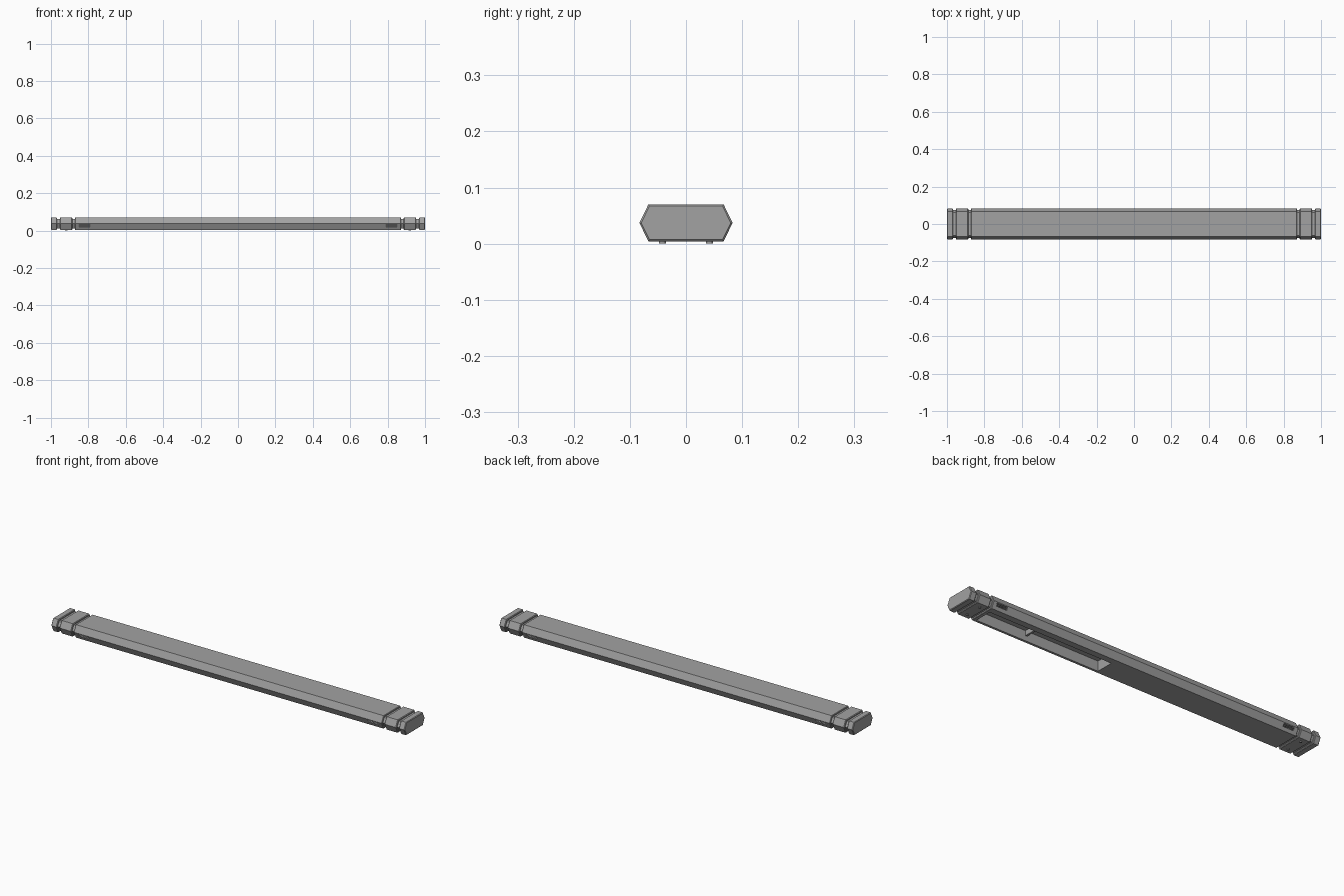
import bpy, bmesh, math
from mathutils import Matrix, Vector

if "Cube" in bpy.data.objects:
    bpy.data.objects.remove(bpy.data.objects["Cube"])

grey = bpy.data.materials.new("mid_grey")
grey.diffuse_color = (0.36, 0.36, 0.36, 1)
grey.use_nodes = True
grey.node_tree.nodes["Principled BSDF"].inputs["Base Color"].default_value = grey.diffuse_color

# Hexagonal cross-section (y, z)
HEX = [(-0.083, 0.037), (-0.067, 0.004), (0.067, 0.004),
       (0.083, 0.037), (0.067, 0.07), (-0.067, 0.07)]


def add_object(name, bm):
    bmesh.ops.recalc_face_normals(bm, faces=bm.faces)
    me = bpy.data.meshes.new(name)
    bm.to_mesh(me)
    bm.free()
    me.materials.append(grey)
    ob = bpy.data.objects.new(name, me)
    bpy.context.collection.objects.link(ob)
    return ob


def hex_bar(name, x0, x1, inset=0.0, bevel=0.0):
    """Extrude the hexagon along x, optionally shrunk and bevelled."""
    bm = bmesh.new()
    sy, sz = 1 - inset / 0.083, 1 - inset / 0.033
    vs = [bm.verts.new((x0, y * sy, 0.037 + (z - 0.037) * sz)) for y, z in HEX]
    f = bm.faces.new(vs)
    ext = bmesh.ops.extrude_face_region(bm, geom=[f])["geom"]
    bmesh.ops.translate(bm, vec=(x1 - x0, 0, 0),
                        verts=[v for v in ext if isinstance(v, bmesh.types.BMVert)])
    if bevel:
        rims = [e for e in bm.edges if abs(e.verts[0].co.x - e.verts[1].co.x) < 1e-6]
        bmesh.ops.bevel(bm, geom=rims, offset=bevel, segments=1, affect='EDGES')
    return add_object(name, bm)


def box(name, lo, hi, rot=0.0):
    """Box between two corners, turned about its own x axis."""
    lo, hi = Vector(lo), Vector(hi)
    bm = bmesh.new()
    bmesh.ops.create_cube(bm, size=1, matrix=Matrix.Translation((lo + hi) / 2)
                          @ Matrix.Rotation(rot, 4, 'X')
                          @ Matrix.Diagonal((*(hi - lo), 1)))
    return add_object(name, bm)


def cut(target, cutter):
    cutter.hide_render = True
    cutter.hide_viewport = True
    m = target.modifiers.new(cutter.name, 'BOOLEAN')
    m.operation, m.solver, m.object = 'DIFFERENCE', 'EXACT', cutter


# Long main body
body = hex_bar("main_body", -0.872, 0.872, bevel=0.002)

# Open compartment on the underside, with a cross rib
cut(body, box("compartment_cutter", (0.16, -0.055, -0.02), (0.855, 0.035, 0.055)))
box("compartment_rib", (0.565, -0.056, 0.03), (0.575, 0.036, 0.056))

# Vent slits in the lower slopes near both ends
tilt = math.atan2(0.016, 0.033)
for sx in (-1, 1):
    for sy in (-1, 1):
        for i in range(3):
            z = 0.0215 + i * 0.005
            y = sy * (0.083 - (0.037 - z) * 0.016 / 0.033)
            x = sx * 0.82
            cut(body, box("vent_cutter", (x - 0.03, y - 0.007, z - 0.0018),
                          (x + 0.03, y + 0.007, z + 0.0018), -sy * tilt))

# End bands, caps, recessed necks and feet
for sx, side in ((-1, "left"), (1, "right")):
    hex_bar(side + "_band", sx * 0.886, sx * 0.953, bevel=0.003)
    hex_bar(side + "_cap", sx * 0.968, sx * 1.0, bevel=0.003)
    hex_bar(side + "_inner_neck", sx * 0.871, sx * 0.887, inset=0.008)
    hex_bar(side + "_outer_neck", sx * 0.952, sx * 0.969, inset=0.008)
    for y in (-0.042, 0.042):
        bm = bmesh.new()
        bmesh.ops.create_cone(bm, cap_ends=True, segments=12, radius1=0.006,
                              radius2=0.006, depth=0.005,
                              matrix=Matrix.Translation((sx * 0.918, y, 0.0025)))
        add_object(side + "_foot", bm)
